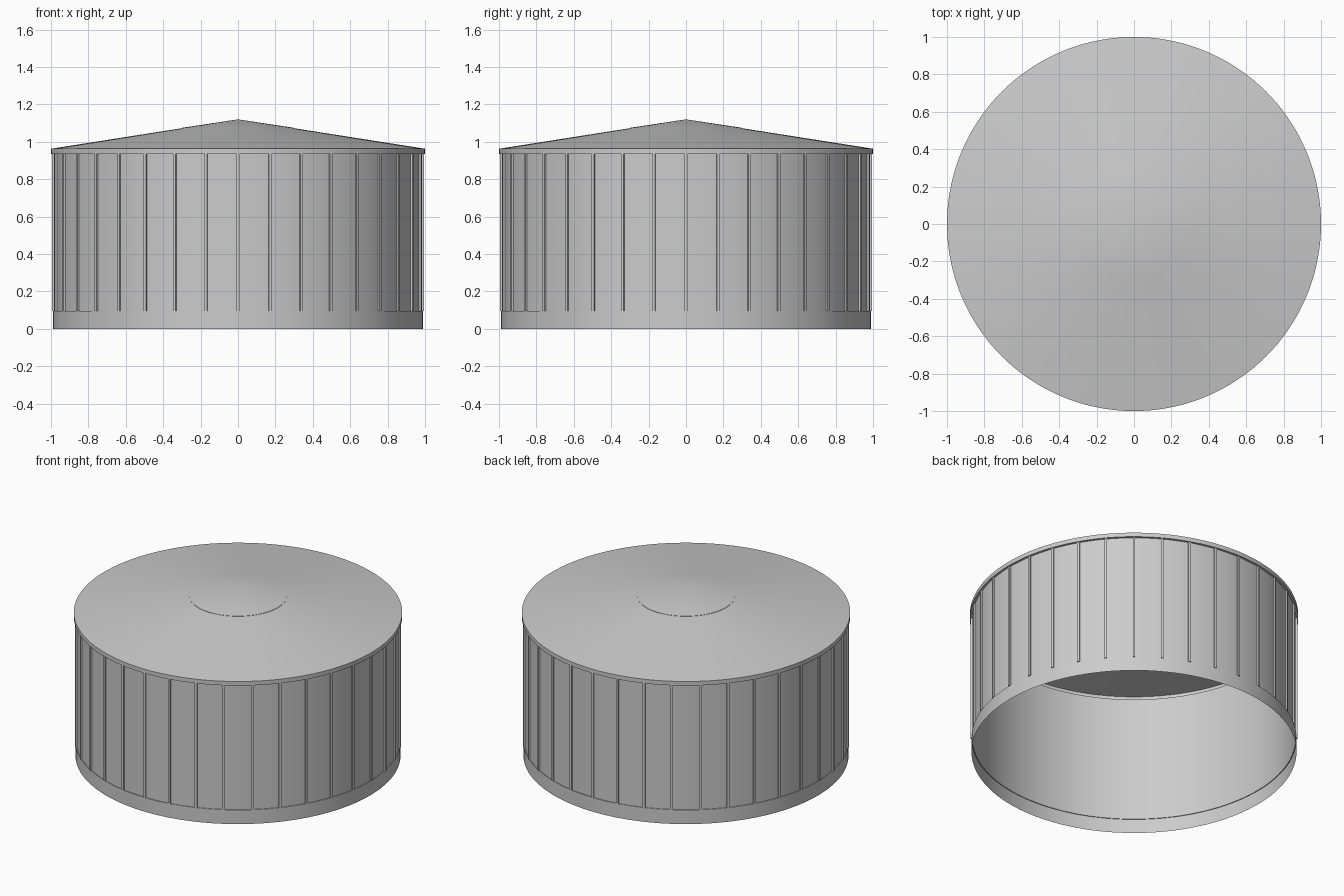
import bpy, bmesh, math
from mathutils import Matrix

if "Cube" in bpy.data.objects:
    bpy.data.objects.remove(bpy.data.objects["Cube"])

SEGMENTS = 144
RIBS = 36


def finish(name, bm, smooth=True):
    mesh = bpy.data.meshes.new(name)
    bm.to_mesh(mesh)
    bm.free()
    obj = bpy.data.objects.new(name, mesh)
    bpy.context.collection.objects.link(obj)
    if smooth:
        bpy.ops.object.select_all(action='DESELECT')
        obj.select_set(True)
        bpy.context.view_layer.objects.active = obj
        bpy.ops.object.shade_smooth_by_angle(angle=math.radians(20))
    return obj


def revolve(name, profile):
    """Turn an (r, z) profile, listed from bottom to top, around the z axis."""
    bm = bmesh.new()
    rings = []
    for r, z in profile:
        if r == 0:
            rings.append([bm.verts.new((0, 0, z))] * SEGMENTS)
            continue
        angles = [2 * math.pi * i / SEGMENTS for i in range(SEGMENTS)]
        rings.append([bm.verts.new((r * math.cos(a), r * math.sin(a), z)) for a in angles])
    for low, high in zip(rings, rings[1:]):
        for i in range(SEGMENTS):
            j = (i + 1) % SEGMENTS
            corners = [low[i], low[j], high[j], high[i]]
            bm.faces.new(list(dict.fromkeys(corners)))
    return finish(name, bm)


# Open-bottomed thin shell: plain band at the foot, slightly recessed wall above
revolve("base_band", [(0.99, 0), (0.99, 0.095), (0.985, 0.095)])
revolve("tank_wall", [(0.985, 0.095), (0.985, 0.935)])

# Shallow conical roof with an overhanging rim, and a thin centre cap
revolve("roof", [(0.985, 0.935), (1, 0.935), (1, 0.963), (0.298, 1.073)])
revolve("roof_cap", [(0.298, 1.073), (0.298, 1.075), (0, 1.12)])

# Vertical ribs around the wall
r_in, r_out, z_low, z_high = 0.9845, 0.995, 0.095, 0.935
bm = bmesh.new()
for i in range(RIBS):
    place = (Matrix.Rotation(2 * math.pi * i / RIBS, 4, 'Z')
             @ Matrix.Translation(((r_in + r_out) / 2, 0, (z_low + z_high) / 2))
             @ Matrix.Diagonal((r_out - r_in, 0.015, z_high - z_low, 1)))
    bmesh.ops.create_cube(bm, size=1, matrix=place)
finish("wall_ribs", bm, smooth=False)
